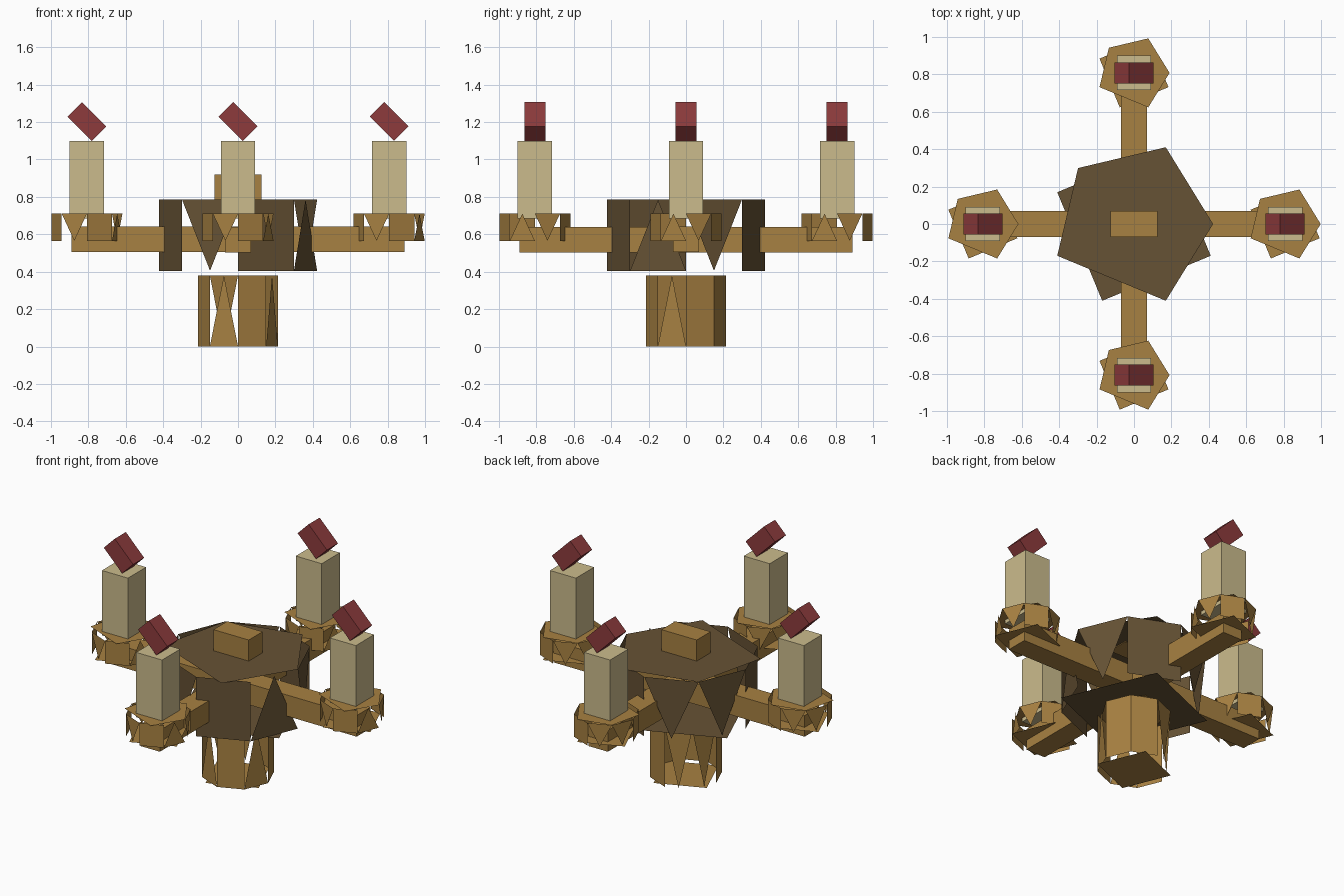
import bpy, bmesh, math
from mathutils import Matrix

if "Cube" in bpy.data.objects:
    bpy.data.objects.remove(bpy.data.objects["Cube"])


def material(name, rgb):
    m = bpy.data.materials.new(name)
    m.diffuse_color = (*rgb, 1)
    m.use_nodes = True
    m.node_tree.nodes["Principled BSDF"].inputs["Base Color"].default_value = m.diffuse_color
    return m


GOLD = material("aged_gold", (0.39, 0.22, 0.054))
BROWN = material("dark_bronze", (0.134, 0.085, 0.035))
WAX = material("cream_wax", (0.60, 0.50, 0.265))
RED = material("flame_red", (0.268, 0.044, 0.046))


def finish(bm, name, mat):
    me = bpy.data.meshes.new(name)
    bm.to_mesh(me)
    bm.free()
    me.materials.append(mat)
    ob = bpy.data.objects.new(name, me)
    bpy.context.collection.objects.link(ob)
    return ob


def box(name, center, size, mat, tilt=0.0):
    bm = bmesh.new()
    bmesh.ops.create_cube(bm, size=1)
    bm.transform(Matrix.Translation(center) @ Matrix.Rotation(tilt, 4, 'Y')
                 @ Matrix.Diagonal((*size, 1)))
    return finish(bm, name, mat)


def drum(name, cx, cy, r, z0, z1, panels, mat):
    """Ragged eight-panel drum: F = full panel, U / D = triangle pointing up / down."""
    bm = bmesh.new()

    def polar(deg, z, rad):
        a = math.radians(deg)
        return (cx + rad * math.cos(a), cy + rad * math.sin(a), z)

    def face(points):
        bm.faces.new([bm.verts.new(p) for p in points])

    # side panels
    for i, kind in enumerate(panels):
        a, b = i * 45, i * 45 + 45
        a0, b0, a1, b1 = (polar(a, z0, r), polar(b, z0, r),
                          polar(a, z1, r), polar(b, z1, r))
        mid = [(p + q) / 2 for p, q in zip(a0, b0)]
        if kind == "F":
            face([a0, b0, b1, a1])
        elif kind == "U":
            face([a0, b0, (mid[0], mid[1], z1)])
        else:
            face([(mid[0], mid[1], z0), b1, a1])
    # five-sided top plate and four-sided bottom plate
    wide = r * 1.05
    face([polar(d, z1, r if d % 45 == 0 else wide)
          for d in (0, 67.5, 135, 202.5, 292.5)])
    face([polar(d, z0, wide) for d in (337.5, 247.5, 157.5, 67.5)])
    return finish(bm, name, mat)


# central body
drum("pedestal", 0, 0, 0.213, 0.005, 0.385, "FFDDFUFU", GOLD)
drum("hub", 0, 0, 0.423, 0.41, 0.79, "DFDDFDFU", BROWN)
box("finial", (0, 0, 0.855), (0.25, 0.14, 0.14), GOLD)

# crossed arms
box("arm_across", (0, 0, 0.578), (1.78, 0.14, 0.135), GOLD)
box("arm_deep", (0, 0, 0.576), (0.138, 1.78, 0.137), GOLD)

# drip dish, candle and flame at each arm end
ends = {"right": (0.808, 0), "left": (-0.808, 0),
        "back": (0, 0.808), "front": (0, -0.808)}
for side, (x, y) in ends.items():
    drum("dish_" + side, x, y, 0.19, 0.57, 0.715, "DFDDFDFU", GOLD)
    box("candle_" + side, (x, y, 0.8975), (0.184, 0.184, 0.415), WAX)
    box("flame_" + side, (x, y, 1.208), (0.184, 0.112, 0.11), RED,
        math.radians(45))

# rest the model on the ground
for ob in bpy.data.objects:
    ob.data.transform(Matrix.Translation((0, 0, -0.005)))
